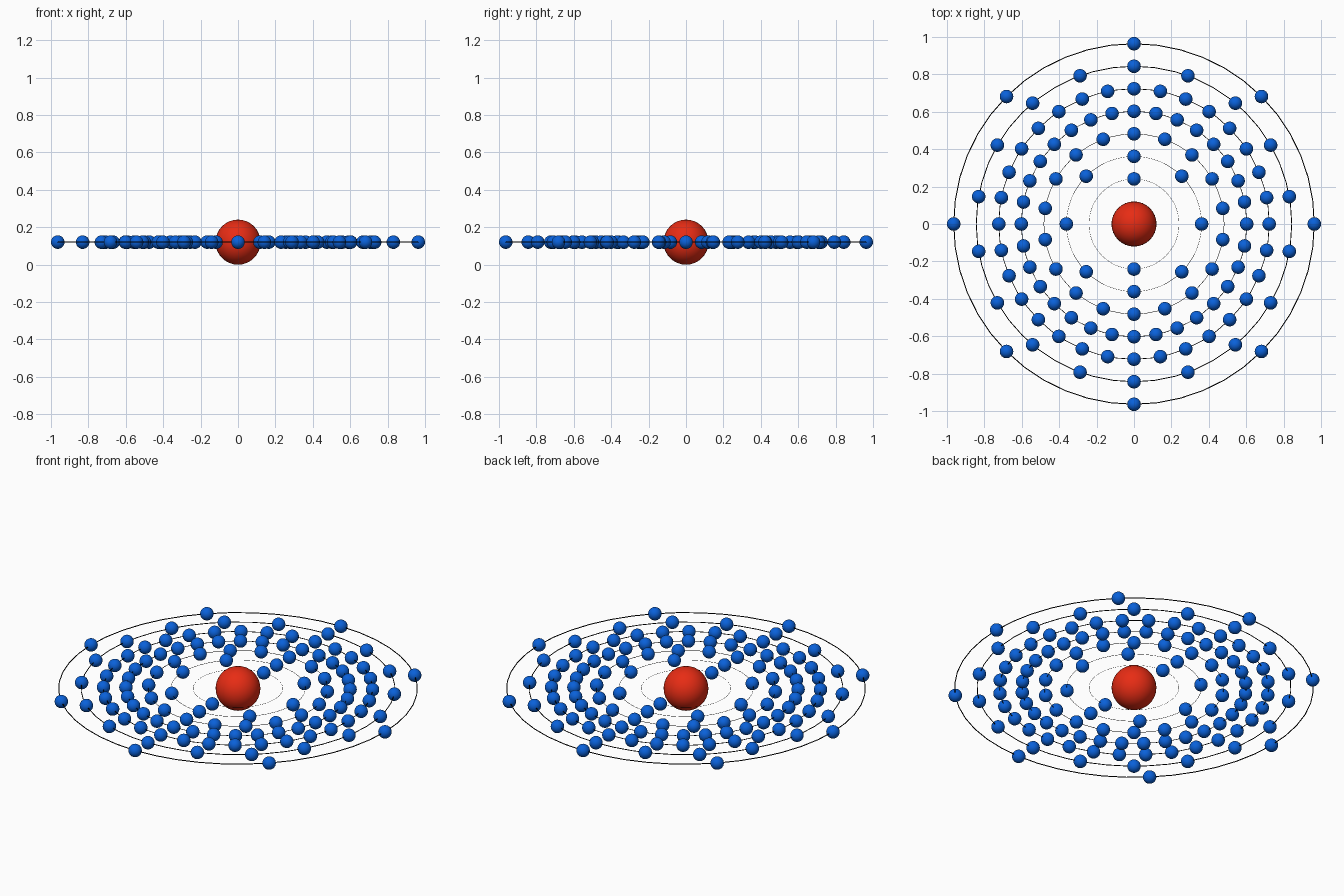
import bpy
from math import cos, sin, radians

if "Cube" in bpy.data.objects:
    bpy.data.objects.remove(bpy.data.objects["Cube"])

U = 1 / 8.3            # spacing between shells, also the core radius
Z = U                  # height of the orbital plane
SHELLS = [2, 8, 18, 32, 32, 18, 8]


def material(name, rgb):
    m = bpy.data.materials.new(name)
    m.diffuse_color = (*rgb, 1)
    m.use_nodes = True
    m.node_tree.nodes["Principled BSDF"].inputs["Base Color"].default_value = m.diffuse_color
    return m


red = material("red", (0.8, 0.025, 0.007))
blue = material("blue", (0.003, 0.12, 0.7))
black = material("black", (0.0, 0.0, 0.0))


def ball(name, radius, loc, mat):
    bpy.ops.mesh.primitive_uv_sphere_add(segments=32, ring_count=16,
                                         radius=radius, location=loc)
    ob = bpy.context.object
    ob.name = name
    ob.data.materials.append(mat)
    bpy.ops.object.shade_smooth()
    return ob


# Central nucleus
ball("nucleus", U, (0, 0, Z), red)

# Electron mesh shared by every electron
electron_mesh = None

for n, count in enumerate(SHELLS, 1):
    r = U * (n + 1)

    # Orbit wire, thickness grows with the radius
    bpy.ops.mesh.primitive_torus_add(major_segments=48, minor_segments=12,
                                     major_radius=r, minor_radius=0.0027 * r,
                                     location=(0, 0, Z))
    orbit = bpy.context.object
    orbit.name = f"orbit_{n}"
    orbit.data.materials.append(black)
    bpy.ops.object.shade_smooth()

    # Electrons evenly spaced, starting at the back
    for i in range(count):
        a = radians(90 + 360 * i / count)
        loc = (r * cos(a), r * sin(a), Z)
        name = f"electron_{n}_{i + 1}"
        if electron_mesh is None:
            electron_mesh = ball(name, 0.3 * U, loc, blue).data
        else:
            ob = bpy.data.objects.new(name, electron_mesh)
            ob.location = loc
            bpy.context.collection.objects.link(ob)
